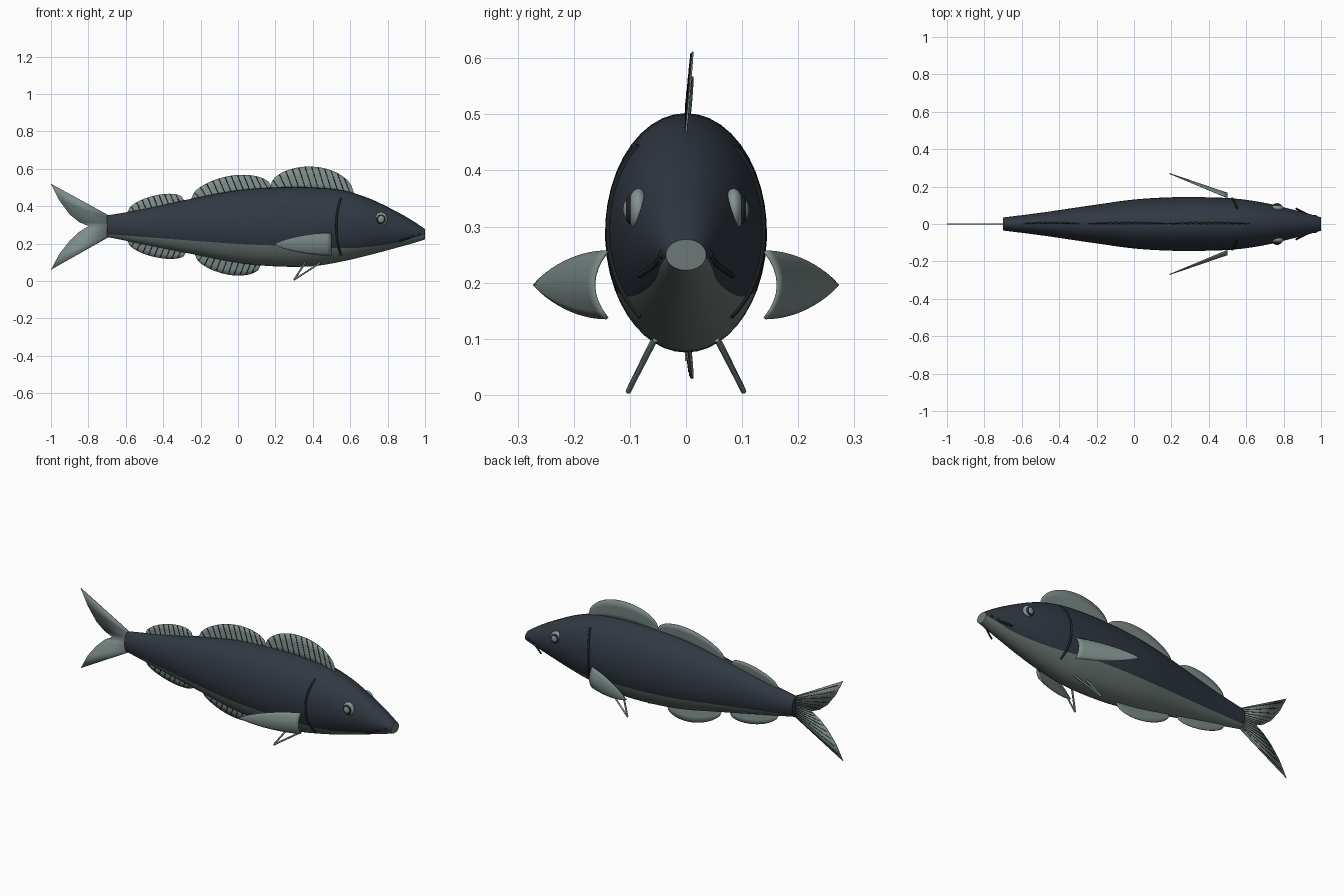
import bpy, bmesh, math
from mathutils import Vector

old = bpy.data.objects.get("Cube")
if old:
    bpy.data.objects.remove(old, do_unlink=True)


def material(name, r, g, b):
    m = bpy.data.materials.new(name)
    m.use_nodes = True
    m.diffuse_color = (r, g, b, 1)
    node = m.node_tree.nodes["Principled BSDF"]
    node.inputs["Base Color"].default_value = (r, g, b, 1)
    node.inputs["Roughness"].default_value = 0.7
    return m


BACK = material("dark slate back", .03, .04, .055)
BELLY = material("grey green belly", .15, .19, .18)
FIN = material("pale fin", .2, .26, .25)
DARK = material("dark line", .015, .018, .02)
EYE = material("eye grey", .23, .28, .28)

# Body stations: x, top, bottom, half width, colour boundary height
STATIONS = [
    (-.7, .35, .235, .035, .25), (-.5, .385, .195, .06, .235),
    (-.2, .45, .135, .104, .212), (0, .485, .097, .131, .198),
    (.2, .5, .078, .143, .19), (.4, .5, .079, .143, .184),
    (.56, .484, .105, .134, .175), (.7, .442, .138, .113, .182),
    (.85, .37, .178, .077, .205), (.94, .318, .203, .053, .23),
    (1, .277, .222, .036, .245)]


def slope(i, k):
    a, b = STATIONS[max(i - 1, 0)], STATIONS[min(i + 1, len(STATIONS) - 1)]
    return (b[k] - a[k]) / (b[0] - a[0])


def body_at(x):
    """Smoothly interpolated top, bottom, half width and boundary."""
    x = min(max(x, STATIONS[0][0]), 1)
    i = max(j for j in range(len(STATIONS) - 1) if STATIONS[j][0] <= x)
    a, b = STATIONS[i], STATIONS[i + 1]
    d = b[0] - a[0]
    t = (x - a[0]) / d
    h = t * t * (3 - 2 * t)
    return [a[k] * (1 - h) + b[k] * h + d * t * (1 - t)
            * ((1 - t) * slope(i, k) - t * slope(i + 1, k)) for k in range(1, 5)]


def finish(name, bm, mats, smooth=True, thickness=0):
    bmesh.ops.recalc_face_normals(bm, faces=bm.faces)
    me = bpy.data.meshes.new(name)
    bm.to_mesh(me)
    bm.free()
    ob = bpy.data.objects.new(name, me)
    bpy.context.collection.objects.link(ob)
    for m in mats:
        me.materials.append(m)
    if thickness:
        mod = ob.modifiers.new("thickness", 'SOLIDIFY')
        mod.thickness = thickness
        mod.offset = 0
    if smooth:
        bpy.ops.object.select_all(action='DESELECT')
        ob.select_set(True)
        bpy.context.view_layer.objects.active = ob
        bpy.ops.object.shade_smooth_by_angle(angle=math.radians(40))
    return ob


def sheet(name, rows, mat, thickness):
    """Thin surface through rows of points."""
    bm = bmesh.new()
    grid = [[bm.verts.new(p) for p in row] for row in rows]
    for r, q in zip(grid, grid[1:]):
        for j in range(len(r) - 1):
            bm.faces.new((r[j], r[j + 1], q[j + 1], q[j]))
    return finish(name, bm, [mat], True, thickness)


def tubes(name, paths, radius, mat):
    cu = bpy.data.curves.new(name, 'CURVE')
    cu.dimensions = '3D'
    cu.bevel_depth = radius
    cu.bevel_resolution = 1
    cu.use_fill_caps = True
    for path in paths:
        sp = cu.splines.new('POLY')
        sp.points.add(len(path) - 1)
        for pt, co in zip(sp.points, path):
            pt.co = (*co, 1)
    cu.materials.append(mat)
    ob = bpy.data.objects.new(name, cu)
    bpy.context.collection.objects.link(ob)
    bpy.ops.object.select_all(action='DESELECT')
    ob.select_set(True)
    bpy.context.view_layer.objects.active = ob
    bpy.ops.object.convert(target='MESH')


# Body: elliptical rings whose vertices follow the colour boundary
UP, LOW, RINGS = 28, 16, 68
bm = bmesh.new()
rings = []
for i in range(RINGS + 1):
    x = -.7 + 1.7 * i / RINGS
    top, bot, w, zb = body_at(x)
    mid, half = (top + bot) / 2, (top - bot) / 2
    a0 = math.asin(max(-1, min(1, (zb - mid) / half)))
    angles = [a0 + (math.pi - 2 * a0) * j / UP for j in range(UP)]
    angles += [math.pi - a0 + (math.pi + 2 * a0) * j / LOW for j in range(LOW)]
    rings.append([bm.verts.new((x, w * math.cos(a), mid + half * math.sin(a)))
                  for a in angles])
n = UP + LOW
for r, q in zip(rings, rings[1:]):
    for j in range(n):
        f = bm.faces.new((r[j], r[(j + 1) % n], q[(j + 1) % n], q[j]))
        f.material_index = 0 if j < UP else 1
bm.faces.new(rings[0])
bm.faces.new(rings[-1]).material_index = 1
finish("body", bm, [BACK, BELLY])


# Dorsal and anal fins: leaning domes with slanted rays
def dome_fin(name, x0, x1, height, up, rays):
    side = 1 if up else -1

    def point(t, v):
        x = x0 + (x1 - x0) * t
        z = body_at(x)[0 if up else 1]
        rise = height * math.sqrt(max(0, 1 - (2 * t - 1) ** 2))
        return Vector((x, .012 * v * rise / height, z + side * (rise * v - .02 * (1 - v))))

    sheet(name, [[point(k / 32, v / 3) for k in range(33)] for v in range(4)], FIN, .003)
    paths = []
    for k in range(rays):
        t = (k + 1) / (rays + 1)
        shift = Vector((0, -.002, 0))
        paths.append([point(t + .04, .1) + shift, point(t - .04, .98) + shift])
    tubes(name + "_rays", paths, .002, DARK)


dome_fin("front_dorsal_fin", .17, .62, .111, True, 12)
dome_fin("middle_dorsal_fin", -.25, .18, .083, True, 12)
dome_fin("rear_dorsal_fin", -.59, -.29, .06, True, 9)
dome_fin("front_anal_fin", -.23, .12, .072, False, 10)
dome_fin("rear_anal_fin", -.59, -.28, .056, False, 9)

# Forked tail fin
EDGE = [(-1, .52), (-.955, .43), (-.9, .355), (-.85, .315), (-.8, .293),
        (-.85, .262), (-.9, .215), (-.955, .145), (-1, .06)]
last = len(EDGE) - 1
root = [Vector((-.69, 0, .35 - .115 * k / last)) for k in range(last + 1)]
tip = [Vector((x, 0, z)) for x, z in EDGE]
sheet("tail_fin", [root, tip], FIN, .004)
ray_paths = []
for k in range(last * 2):
    i, t = k // 2, (k % 2) / 2 + .25
    a, b = root[i].lerp(root[i + 1], t), tip[i].lerp(tip[i + 1], t)
    ray_paths.append([p + Vector((0, .002, 0)) for p in (a, a.lerp(b, .93))])
tubes("tail_rays", ray_paths, .0015, DARK)


def ball(name, centre, size, mat):
    bm = bmesh.new()
    bmesh.ops.create_uvsphere(bm, u_segments=24, v_segments=14, radius=1)
    for v in bm.verts:
        v.co = Vector(c + s * p for c, s, p in zip(centre, size, v.co))
    finish(name, bm, [mat])


for s, label in ((1, "left"), (-1, "right")):
    # In this frame the far side in +y is called left, matching the swimming direction
    # Cupped pectoral fin
    rows = []
    for i in range(13):
        u = i / 12
        h = .06 * (1 - u * u) ** .9
        rows.append([(.5 - .31 * u, s * (.14 + .13 * u + .024 * (1 - v * v) * (1 - u)),
                      .196 + h * v) for v in (k / 4 - 1 for k in range(9))])
    sheet(label + "_pectoral_fin", rows, FIN, .005)

    # Pelvic fin struts
    end = (.3, s * .103, .006)
    tubes(label + "_pelvic_fin", [[(.44, s * .055, .098), end],
                                  [(.36, s * .057, .1), end]], .005, FIN)

    # Gill slit following the flank
    path = []
    for k in range(21):
        c = k / 10 - 1
        x = .525 + .025 * c * c
        top, bot, w, _ = body_at(x)
        z = .292 + .152 * c
        e = (z - (top + bot) / 2) / ((top - bot) / 2)
        path.append((x, s * w * math.sqrt(1 - e * e), z))
    tubes(label + "_gill_slit", path and [path], .006, DARK)

    # Eye: socket rim, eyeball and pupil
    ball(label + "_eye_rim", (.765, s * .085, .33), (.035, .019, .038), EYE)
    ball(label + "_iris", (.765, s * .098, .33), (.024, .012, .026), DARK)
    ball(label + "_eyeball", (.765, s * .1, .33), (.019, .0125, .021), EYE)

    # Mouth corner barbel and nostril
    tubes(label + "_barbel", [[(.95, s * .043, .247), (.92, s * .055, .232),
                               (.865, s * .083, .212)]], .005, DARK)
    ball(label + "_nostril", (.968, s * .043, .25), (.009, .006, .008), DARK)
